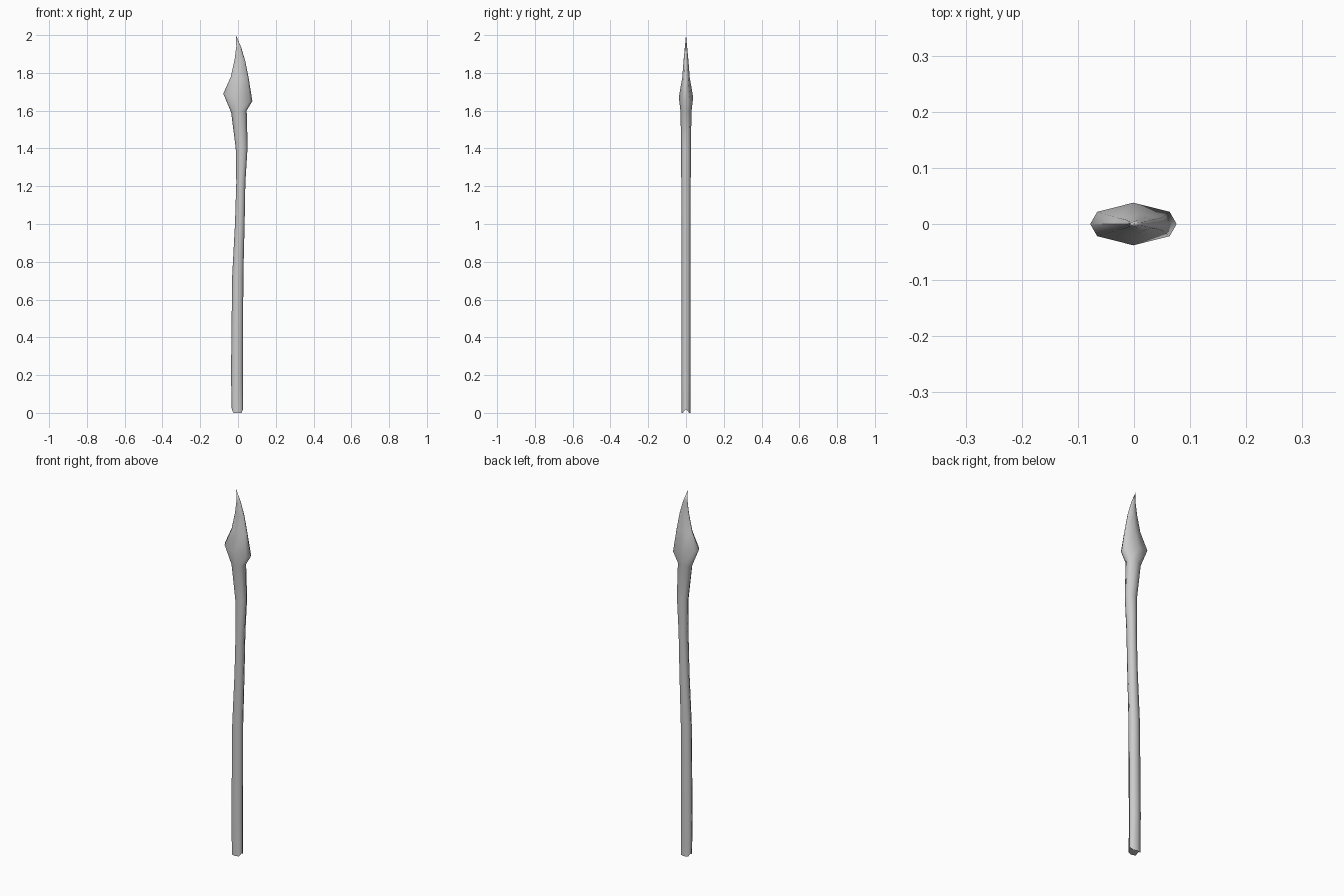
import bpy, bmesh, math

if "Cube" in bpy.data.objects:
    bpy.data.objects.remove(bpy.data.objects["Cube"])

# Rings up the spear: left x, left z, right x, right z, half depth
SHAFT = [
    (-0.033, 0.02, 0.027, 0.02, 0.024),
    (-0.037, 0.20, 0.027, 0.20, 0.024),
    (-0.031, 0.72, 0.028, 0.72, 0.024),
    (-0.016, 1.00, 0.035, 1.00, 0.024),
    (-0.009, 1.22, 0.039, 1.22, 0.025),
    (-0.012, 1.40, 0.051, 1.41, 0.026),
    (-0.036, 1.59, 0.046, 1.60, 0.029),
]
HEAD = [
    (-0.078, 1.69, 0.076, 1.65, 0.038),
    (-0.038, 1.78, 0.057, 1.77, 0.020),
    (-0.018, 1.87, 0.039, 1.86, 0.013),
    (-0.009, 1.94, 0.017, 1.935, 0.006),
]
TIP = (-0.011, 0, 2.0)
SIDES = 8


def add_ring(bm, row, dx, dy, drop=0.0):
    """Eight-sided ring, tilted from its left to its right edge."""
    xl, zl, xr, zr, hy = row
    cx, cz, hx, hz = (xl + xr) / 2, (zl + zr) / 2, (xr - xl) / 2, (zr - zl) / 2
    ring = []
    for i in range(SIDES):
        c = math.cos(i * math.tau / SIDES)
        s = math.sin(i * math.tau / SIDES)
        if i % 2:
            c, s = math.copysign(dx, c), math.copysign(dy, s)
        low = 0 if i in (0, 4) else drop
        ring.append(bm.verts.new((cx + hx * c, hy * s, cz + hz * c - low)))
    return ring


bm = bmesh.new()
rings = []
# Shaft, with the butt end curved down in the middle
for k, row in enumerate(SHAFT):
    rings.append(add_ring(bm, row, 0.72, 0.72, 0.02 if k == 0 else 0))
# Flattened blade
for row in HEAD:
    rings.append(add_ring(bm, row, 0.84, 0.57))

for a, b in zip(rings, rings[1:]):
    for i in range(SIDES):
        j = (i + 1) % SIDES
        bm.faces.new((a[i], a[j], b[j], b[i]))

# Pointed tip and butt cap
tip = bm.verts.new(TIP)
for i in range(SIDES):
    bm.faces.new((rings[-1][i], rings[-1][(i + 1) % SIDES], tip))
bm.faces.new(rings[0][::-1])
bmesh.ops.recalc_face_normals(bm, faces=bm.faces[:])

mesh = bpy.data.meshes.new("spear")
bm.to_mesh(mesh)
bm.free()
spear = bpy.data.objects.new("spear", mesh)
bpy.context.collection.objects.link(spear)

# Smooth sides, crisp butt edge
bpy.context.view_layer.objects.active = spear
spear.select_set(True)
bpy.ops.object.shade_smooth_by_angle(angle=math.radians(60))
